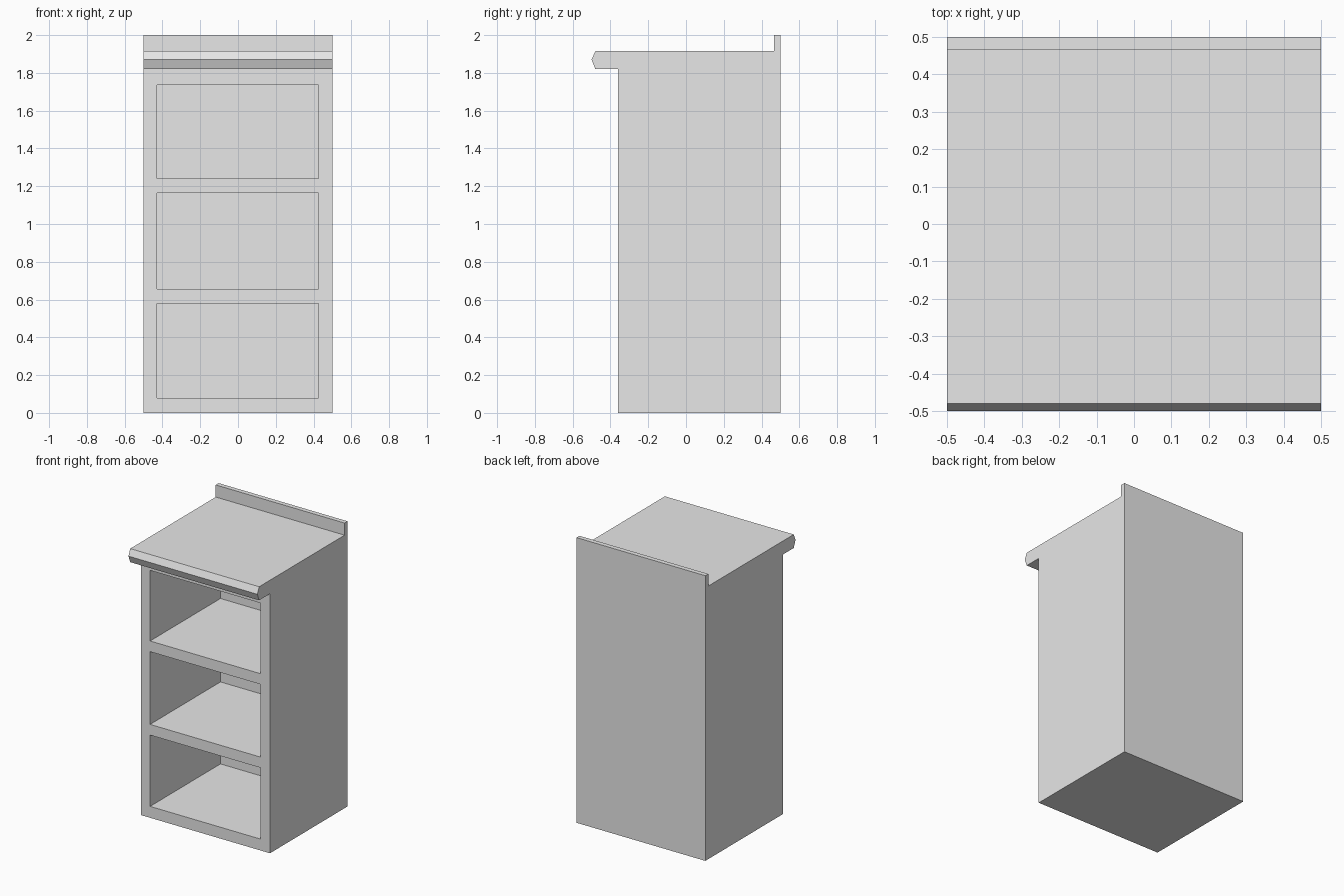
import bpy
import bmesh
from mathutils import Vector

default = bpy.data.objects.get("Cube")
if default:
    bpy.data.objects.remove(default, do_unlink=True)

# Single plain grey finish
grey = bpy.data.materials.new("plain_grey")
grey.use_nodes = True
colour = (0.8, 0.8, 0.8, 1)
grey.diffuse_color = colour
grey.node_tree.nodes["Principled BSDF"].inputs["Base Color"].default_value = colour

# Side profile (y, z): body, overhanging counter with pointed nose, rear upstand
FRONT_Y = -0.36
PROFILE = [(FRONT_Y, 0), (FRONT_Y, 1.82), (-0.48, 1.82), (-0.5, 1.87),
           (-0.48, 1.915), (0.467, 1.915), (0.467, 2), (0.5, 2), (0.5, 0)]
HALF_WIDTH = 0.5

# Shelf openings
SIDES = (-0.43, 0.425)
SHELVES = [(0.08, 0.58), (0.655, 1.165), (1.24, 1.735)]
DEPTH = 0.78

bm = bmesh.new()
side = bm.faces.new([bm.verts.new((-HALF_WIDTH, y, z)) for y, z in PROFILE])
swept = bmesh.ops.extrude_face_region(bm, geom=[side])["geom"]
bmesh.ops.translate(bm, vec=(2 * HALF_WIDTH, 0, 0),
                    verts=[g for g in swept if isinstance(g, bmesh.types.BMVert)])
bmesh.ops.recalc_face_normals(bm, faces=bm.faces)


def front_faces():
    return [f for f in bm.faces
            if f.normal.y < -0.9 and abs(f.calc_center_median().y - FRONT_Y) < 0.001]


def cut_front(point, normal):
    faces = front_faces()
    edges = {e for f in faces for e in f.edges}
    verts = {v for f in faces for v in f.verts}
    bmesh.ops.bisect_plane(bm, geom=faces + list(edges) + list(verts),
                           plane_co=point, plane_no=normal)
    bm.normal_update()


# Divide the front into frame members and openings
for x in SIDES:
    cut_front((x, 0, 0), (1, 0, 0))
for level in SHELVES:
    for z in level:
        cut_front((0, 0, z), (0, 0, 1))


def is_opening(face):
    c = face.calc_center_median()
    return (SIDES[0] < c.x < SIDES[1]
            and any(low < c.z < high for low, high in SHELVES))


# Push each opening back to form a shelf compartment
openings = [f for f in front_faces() if is_opening(f)]
for face in openings:
    back = bmesh.ops.extrude_discrete_faces(bm, faces=[face])["faces"][0]
    bmesh.ops.translate(bm, vec=Vector((0, DEPTH, 0)), verts=back.verts)

bmesh.ops.recalc_face_normals(bm, faces=bm.faces)
mesh = bpy.data.meshes.new("open_shelf_cabinet")
bm.to_mesh(mesh)
bm.free()
mesh.materials.append(grey)
cabinet = bpy.data.objects.new("open_shelf_cabinet", mesh)
bpy.context.scene.collection.objects.link(cabinet)
